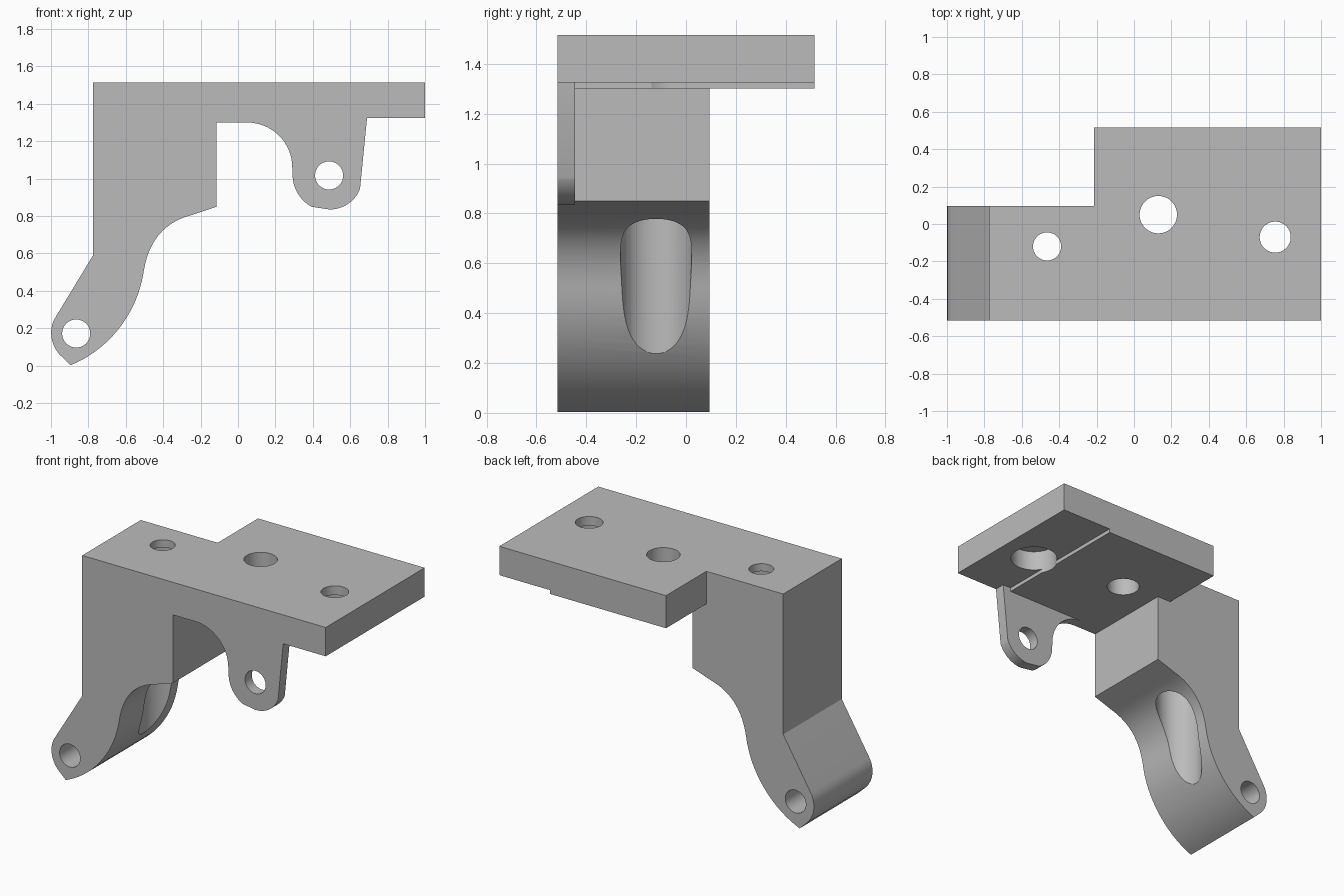
import bpy, bmesh, math
from mathutils import Vector, Matrix
from mathutils.geometry import interpolate_bezier

cube = bpy.data.objects.get("Cube")
if cube:
    bpy.data.objects.remove(cube, do_unlink=True)

grey = bpy.data.materials.new("light_grey")
grey.use_nodes = True
colour = (0.5, 0.5, 0.5, 1)
grey.diffuse_color = colour
grey.node_tree.nodes["Principled BSDF"].inputs["Base Color"].default_value = colour


def make_object(name, bm):
    bmesh.ops.recalc_face_normals(bm, faces=bm.faces)
    mesh = bpy.data.meshes.new(name)
    bm.to_mesh(mesh)
    bm.free()
    mesh.materials.append(grey)
    obj = bpy.data.objects.new(name, mesh)
    bpy.context.collection.objects.link(obj)
    return obj


def prism(name, profile, y0, y1):
    """Extrude an xz outline from y0 to y1."""
    bm = bmesh.new()
    face = bm.faces.new([bm.verts.new((x, y0, z)) for x, z in profile])
    moved = bmesh.ops.extrude_face_region(bm, geom=[face])["geom"]
    bmesh.ops.translate(bm, vec=(0, y1 - y0, 0),
                        verts=[v for v in moved if isinstance(v, bmesh.types.BMVert)])
    return make_object(name, bm)


def drill(name, start, end, radius):
    """Cylinder between two points, used as a hole cutter."""
    a, b = Vector(start), Vector(end)
    turn = (b - a).to_track_quat('Z', 'Y').to_matrix().to_4x4()
    bm = bmesh.new()
    bmesh.ops.create_cone(bm, cap_ends=True, segments=64, radius1=radius, radius2=radius,
                          depth=(b - a).length, matrix=Matrix.Translation((a + b) / 2) @ turn)
    return make_object(name, bm)


def combine(target, tool, operation):
    mod = target.modifiers.new(operation.lower(), 'BOOLEAN')
    mod.operation, mod.solver, mod.object = operation, 'EXACT', tool
    bpy.ops.object.select_all(action='DESELECT')
    bpy.context.view_layer.objects.active = target
    target.select_set(True)
    bpy.ops.object.modifier_apply(modifier=mod.name)
    bpy.data.objects.remove(tool, do_unlink=True)


def bezier(*points, steps=18):
    p = [Vector((x, z, 0)) for x, z in points]
    return [(v.x, v.y) for v in interpolate_bezier(*p, steps)]


def arc(cx, cz, r, start, end, steps=16):
    angles = [math.radians(start + (end - start) * i / steps) for i in range(steps + 1)]
    return [(cx + r * math.cos(a), cz + r * math.sin(a)) for a in angles]


FRONT, ARM_BACK, PLATE_BACK, TAB_BACK = -0.515, 0.095, 0.515, -0.445
TOP, UNDER, STEP = 1.515, 1.30, 1.325

# Curved arm with a rounded, pointed foot
foot = bezier((-0.975, 0.26), (-1.012, 0.2), (-1.007, 0.12), (-0.955, 0.06), steps=12)
outer_curve = bezier((-0.895, 0.003), (-0.70, 0.08), (-0.54, 0.27), (-0.505, 0.5))
inner_curve = bezier((-0.505, 0.5), (-0.48, 0.66), (-0.40, 0.765), (-0.25, 0.805))
arm = [(-0.775, TOP), (-0.775, 0.59)] + foot + outer_curve + inner_curve[1:]
arm += [(-0.115, 0.85), (-0.115, TOP)]
bracket = prism("mounting_bracket", arm, FRONT, ARM_BACK)

# Top plate with a shallow step underneath
plate = [(-0.215, TOP), (-0.215, UNDER), (0.63, UNDER), (0.63, STEP), (1, STEP), (1, TOP)]
combine(bracket, prism("top_plate", plate, FRONT, PLATE_BACK), 'UNION')

# Thin hanging tab with a filleted root
tab = [(0.0, 1.4), (0.0, UNDER)] + arc(0.05, 1.06, 0.24, 90, 0)
tab += arc(0.485, 1.02, 0.193, 180, 242) + arc(0.49, 1.01, 0.175, 270, 338)
tab += [(0.69, STEP), (0.69, 1.4)]
combine(bracket, prism("hanging_tab", tab, FRONT, TAB_BACK), 'UNION')

# Pivot holes from front to back
for name, x, z in (("foot_hole", -0.865, 0.172), ("tab_hole", 0.487, 1.017)):
    combine(bracket, drill(name, (x, -1, z), (x, 1, z), 0.075), 'DIFFERENCE')

# Vertical bolt holes, two with wide recesses from below
for name, x, y, radius, seat in (("arm_bolt", -0.465, -0.12, 0.075, 1.465),
                                 ("centre_bolt", 0.13, 0.05, 0.1, None),
                                 ("end_bolt", 0.755, -0.07, 0.083, 1.455)):
    combine(bracket, drill(name + "_hole", (x, y, 1.2), (x, y, 2), radius), 'DIFFERENCE')
    if seat:
        combine(bracket, drill(name + "_recess", (x, y, -1), (x, y, seat), 0.143), 'DIFFERENCE')

bpy.ops.object.select_all(action='DESELECT')
bracket.select_set(True)
bpy.context.view_layer.objects.active = bracket
bpy.ops.object.shade_smooth_by_angle(angle=math.radians(25))
